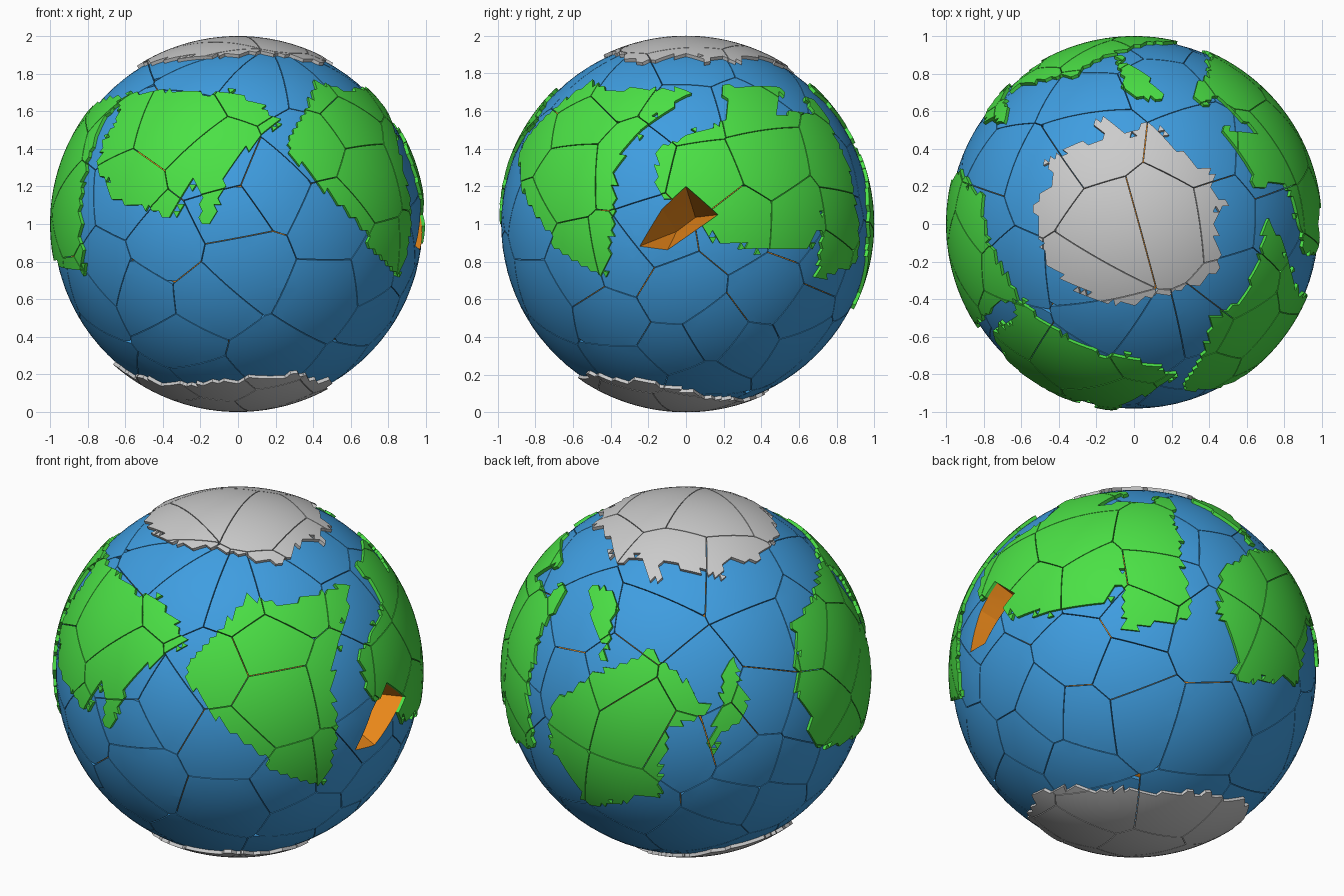
import bpy, bmesh, math, random
from mathutils import Vector, kdtree, noise

if "Cube" in bpy.data.objects:
    bpy.data.objects.remove(bpy.data.objects["Cube"])

random.seed(4)
SEA_R, LAND_R, CORE_R = 0.982, 1.0, 0.955


def material(name, rgb):
    m = bpy.data.materials.new(name)
    m.diffuse_color = (*rgb, 1)
    m.use_nodes = True
    m.node_tree.nodes["Principled BSDF"].inputs["Base Color"].default_value = m.diffuse_color
    return m


BLUE = material("sea_blue", (0.05, 0.34, 0.75))
GREEN = material("land_green", (0.07, 0.75, 0.06))
ORANGE = material("core_orange", (0.8, 0.24, 0.01))


def view(azimuth, elev):
    a, e = math.radians(azimuth), math.radians(elev)
    d = Vector((math.sin(a) * math.cos(e), -math.cos(a) * math.cos(e), math.sin(e)))
    right = Vector((math.cos(a), math.sin(a), 0))
    return right, d.cross(right), d


# Rough continent outlines, each drawn flat as seen from one direction
FRONT, RIGHT, LEFT = view(0, 0), view(90, 0), view(-90, 0)
BACK_L, BACK_R = view(215, 25), view(140, -30)
LAND = [
    (FRONT, [(-.75, .35), (-.6, .7), (0, .7), (.23, .55), (0, .37), (-.19, -.08),
             (-.2, .27), (-.35, .04), (-.68, .13)]),
    (FRONT, [(.42, .73), (.8, .5), (.87, -.27), (.54, .12), (.27, .39)]),
    (RIGHT, [(-.72, .5), (-.52, .74), (.02, .7), (-.36, .4), (-.43, -.28), (-.72, -.1)]),
    (RIGHT, [(-.15, .16), (-.15, .4), (.24, .56), (.2, .74), (.52, .72), (.3, -.08), (.13, -.06)]),
    (BACK_R, [(-.28, .9), (-.75, .5), (-.64, .3), (-.13, .36), (-.04, .62), (-.06, .22),
              (.31, .3), (.2, .93)]),
    (BACK_L, [(-.72, -.15), (-.2, .13), (.16, -.2), (-.1, -.3), (-.15, -.66), (-.5, -.73), (-.75, -.4)]),
    (BACK_L, [(-.53, .46), (-.37, .42), (-.45, .03)]),
    (BACK_L, [(.26, .12), (.34, -.2), (.1, -.46)]),
    (LEFT, [(.38, .7), (.51, .3), (.53, -.27), (-.15, -.15), (-.3, .25), (-.15, .58)]),
]


def is_land(p):
    p = p + 0.03 * noise.noise_vector(p * 7) + 0.025 * noise.noise_vector(p * 19)
    for (rt, up, d), pts in LAND:
        if p.dot(d) < 0.12:
            continue
        u, v, hit = p.dot(rt), p.dot(up), False
        for (x1, y1), (x2, y2) in zip(pts, pts[1:] + pts[:1]):
            if (y1 > v) != (y2 > v) and u < x1 + (v - y1) * (x2 - x1) / (y2 - y1):
                hit = not hit
        if hit:
            return True
    return False


def is_ice(p):
    wobble = 0.09 * noise.noise(p * 6) + 0.06 * noise.noise(p * 17)
    if p.z > 0.5:
        a = math.atan2(p.y, p.x)
        return math.hypot(p.x, p.y) < 0.45 + 0.09 * max(0, math.cos(a - 2.3)) + wobble
    x, y = p.x + 0.07, p.y + 0.06
    limit = 0.51 + 0.08 * math.cos(2 * (math.atan2(y, x) - 2.6)) + wobble / 2
    return p.z < -0.5 and math.hypot(x, y) < limit


# Outline of the missing piece on the right side, as (y, z) corners
RIM = [Vector((math.sqrt(1 - y * y - z * z), y, z))
       for y, z in [(0, .2), (.17, .05), (-.1, -.14), (-.25, -.12), (-.13, .08)]]
RIM_MID = sum(RIM, Vector()).normalized()
SIDES = list(zip(RIM, RIM[1:] + RIM[:1]))
PLANES = []
for a, b in SIDES:
    n = a.cross(b).normalized()
    PLANES.append(n if n.dot(RIM_MID) < 0 else -n)


def ball(radius, level):
    bm = bmesh.new()
    bmesh.ops.create_icosphere(bm, subdivisions=level, radius=radius)
    return bm


def cut_hole(bm):
    for n in PLANES:
        faces = [f for f in bm.faces if f.calc_center_median().normalized().dot(RIM_MID) > 0.94]
        geom = list({e for f in faces for e in f.edges} | {v for f in faces for v in f.verts}) + faces
        if geom:
            bmesh.ops.bisect_plane(bm, geom=geom, plane_co=(0, 0, 0), plane_no=n)
    gone = [f for f in bm.faces if f.calc_center_median().dot(RIM_MID) > 0
            and all(f.calc_center_median().dot(n) < 0 for n in PLANES)]
    bmesh.ops.delete(bm, geom=gone, context='FACES')


# Evenly scattered cell centres for the cracked pieces
seeds = []
while len(seeds) < 85:
    tries = [Vector([random.gauss(0, 1) for _ in range(3)]).normalized() for _ in range(8)]
    seeds.append(max(tries, key=lambda p: min([(p - q).length for q in seeds], default=9)))
tree = kdtree.KDTree(len(seeds))
for i, s in enumerate(seeds):
    tree.insert(s, i)
tree.balance()


def finish(bm, name, mat):
    bmesh.ops.translate(bm, verts=bm.verts[:], vec=(0, 0, 1))
    me = bpy.data.meshes.new(name)
    bm.to_mesh(me)
    bm.free()
    if mat:
        me.materials.append(mat)
    me.shade_smooth()
    me.set_sharp_from_angle(angle=math.radians(25))
    bpy.context.collection.objects.link(bpy.data.objects.new(name, me))


def crack(src, name, mat, inner):
    """Split a shell into cells with narrow gaps and give each cell side walls."""
    cells = [{} for _ in seeds]
    for f in src.faces:
        for v in f.verts:
            cells[tree.find(v.co.normalized())[1]][f] = True
    out = bmesh.new()
    for s, faces in zip(seeds, cells):
        if not faces:
            continue
        bm, made = bmesh.new(), {}
        for f in faces:
            for v in f.verts:
                if v not in made:
                    made[v] = bm.verts.new(v.co)
            bm.faces.new([made[v] for v in f.verts])
        for q, _, dist in tree.find_n(s, 14):
            if dist > 1e-4 and bm.faces:
                n = (q - s).normalized()
                bmesh.ops.bisect_plane(bm, geom=bm.verts[:] + bm.edges[:] + bm.faces[:],
                                       plane_co=n * -0.002, plane_no=n, clear_outer=True)
        rim = [e for e in bm.edges if e.is_boundary]
        if rim:
            for v in bmesh.ops.extrude_edge_only(bm, edges=rim)["geom"]:
                if isinstance(v, bmesh.types.BMVert):
                    v.co = v.co.normalized() * inner
        tmp = bpy.data.meshes.new("tmp")
        bm.to_mesh(tmp)
        bm.free()
        out.from_mesh(tmp)
        bpy.data.meshes.remove(tmp)
    src.free()
    finish(out, name, mat)


def tiles(test):
    """Keep the surface tiles that pass the map test, without lone teeth."""
    bm = ball(LAND_R, 6)
    keep = {f: test(f.calc_center_median()) for f in bm.faces}
    sea = [f for f in bm.faces
           if sum(keep[g] for e in f.edges for g in e.link_faces if g != f) < 2]
    bmesh.ops.delete(bm, geom=sea, context='FACES')
    cut_hole(bm)
    return bm


# Inner core, ocean, continents and ice caps
core = ball(CORE_R, 5)
cut_hole(core)
finish(core, "core", ORANGE)
ocean = ball(SEA_R, 5)
cut_hole(ocean)
crack(ocean, "ocean", BLUE, CORE_R)
crack(tiles(is_land), "continents", GREEN, 0.975)
crack(tiles(is_ice), "ice_caps", None, 0.975)

# Pit left by the missing piece: walls running down to a sloping bottom edge
pit = bmesh.new()
deep = [pit.verts.new((.58, .05, .035)), pit.verts.new((.68, -.05, -.04))]
for (a, b), (i, j) in zip(SIDES, [(0, 0), (0, 1), (1, 1), (1, 1), (1, 0)]):
    row = [pit.verts.new(a.lerp(b, k / 6).normalized() * SEA_R) for k in range(7)]
    for k in range(6):
        pit.faces.new((row[k], row[k + 1], deep[i if k < 3 else j]))
    if i != j:
        pit.faces.new((row[3], deep[j], deep[i]))
for f in pit.faces:
    f.normal_update()
    if f.normal.dot(RIM_MID * 0.9 - f.calc_center_median()) < 0:
        f.normal_flip()
finish(pit, "pit_walls", ORANGE)
